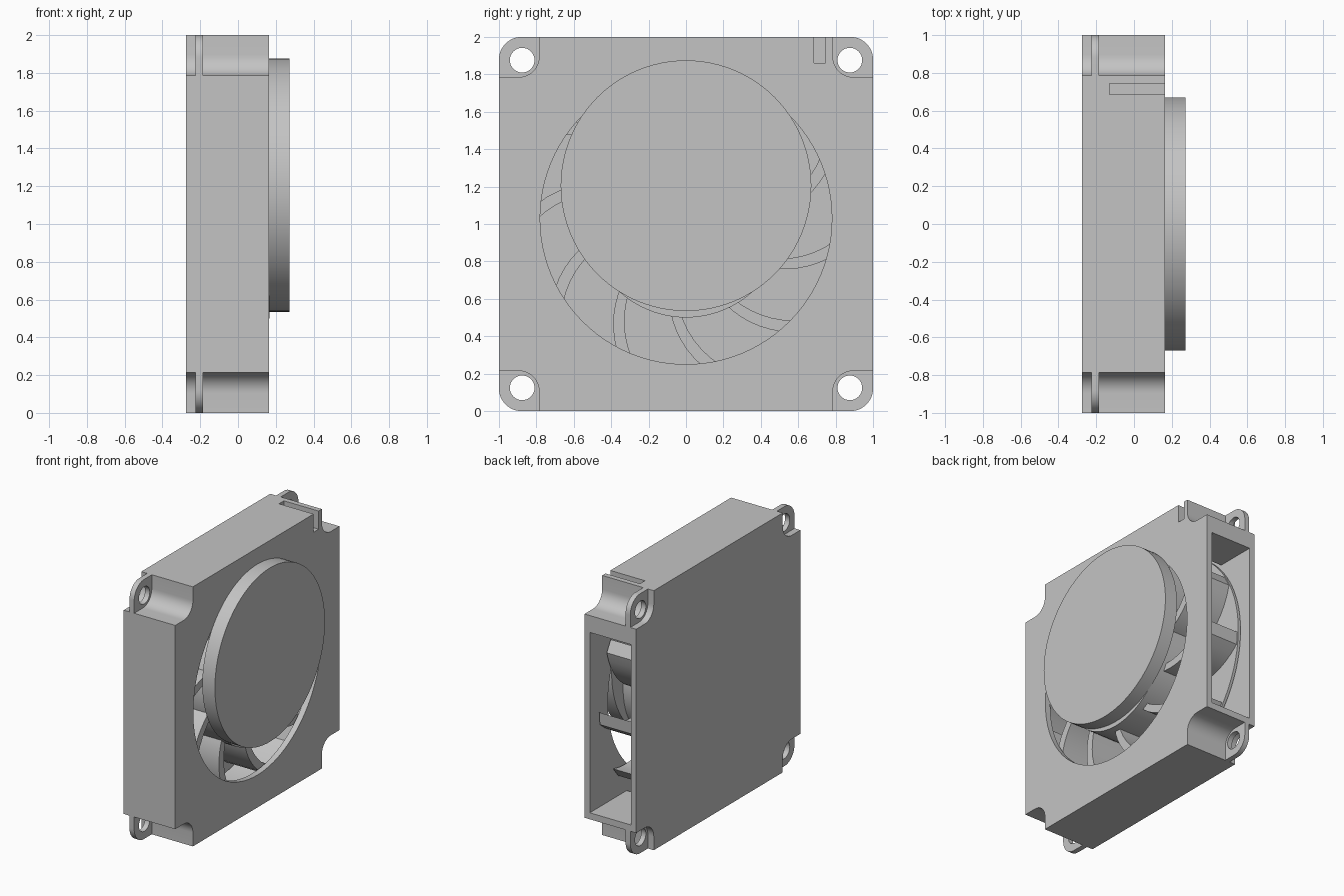
import bpy, bmesh
from math import sin, cos, radians

if "Cube" in bpy.data.objects:
    bpy.data.objects.remove(bpy.data.objects["Cube"], do_unlink=True)

grey = bpy.data.materials.new("plain_grey")
grey.use_nodes = True
colour = (0.55, 0.55, 0.55, 1)
grey.diffuse_color = colour
grey.node_tree.nodes["Principled BSDF"].inputs["Base Color"].default_value = colour

AXIS_Z = 1.03   # height of the fan axis


def prism(name, outline, x0, x1):
    """Extrude a (y, z) outline along x."""
    bm = bmesh.new()
    face = bm.faces.new([bm.verts.new((x0, y, z)) for y, z in outline])
    side = bmesh.ops.extrude_face_region(bm, geom=[face])["geom"]
    verts = [v for v in side if isinstance(v, bmesh.types.BMVert)]
    bmesh.ops.translate(bm, verts=verts, vec=(x1 - x0, 0, 0))
    bmesh.ops.recalc_face_normals(bm, faces=bm.faces)
    mesh = bpy.data.meshes.new(name)
    bm.to_mesh(mesh)
    bm.free()
    mesh.materials.append(grey)
    obj = bpy.data.objects.new(name, mesh)
    bpy.context.collection.objects.link(obj)
    return obj


def arc(cy, cz, r, a0, a1, steps):
    angles = [radians(a0 + (a1 - a0) * i / steps) for i in range(steps + 1)]
    return [(cy + r * cos(a), cz + r * sin(a)) for a in angles]


def circle(cy, cz, r, steps=96):
    return arc(cy, cz, r, 0, 360, steps)[:-1]


def rect(y0, y1, z0, z1):
    return [(y0, z0), (y1, z0), (y1, z1), (y0, z1)]


def turn(points, quarter):
    """Turn a corner outline about the middle of the case."""
    for _ in range(quarter):
        points = [(-z, y) for y, z in points]
    return [(y, z + 1) for y, z in points]


def cut(obj, outline, x0, x1):
    cutter = prism("cutter", outline, x0, x1)
    cutter.hide_render = True
    mod = obj.modifiers.new("cut", "BOOLEAN")
    mod.operation = "DIFFERENCE"
    mod.solver = "EXACT"
    mod.object = cutter
    bpy.context.view_layer.objects.active = obj
    bpy.ops.object.modifier_apply(modifier=mod.name)
    bpy.data.objects.remove(cutter, do_unlink=True)


# Case with four rounded corner notches
notch = [(1, 0.785)] + arc(0.895, 0.895, 0.11, 270, 180, 10) + [(0.785, 1)]
case_outline = [p for q in range(4) for p in turn(notch, q)]
case = prism("case", case_outline, -0.275, 0.165)

# Impeller chamber, side outlet, round inlet and cable slot
cut(case, circle(0, 1.02, 0.935), -0.23, 0.12)
cut(case, rect(0.3, 1.1, 0.265, 1.655), -0.23, 0.12)
cut(case, circle(0, AXIS_Z, 0.78), 0.05, 0.3)
cut(case, rect(0.685, 0.745, 1.86, 2.1), -0.13, 0.3)

# Mounting ears with screw holes
parts = [case]
ear_shape = [(0.77, 0.77), (1, 0.77)] + arc(0.88, 0.88, 0.12, 0, 90, 12) + [(0.77, 1)]
for q, place in enumerate(("top_back", "top_front", "bottom_front", "bottom_back")):
    ear = prism("mounting_ear_" + place, turn(ear_shape, q), -0.225, -0.185)
    cy, cz = turn([(0.876, 0.876)], q)[0]
    cut(ear, circle(cy, cz, 0.066, 32), -0.3, -0.1)
    parts.append(ear)

# Impeller back plate, hub and front cap
parts.append(prism("impeller_plate", circle(0, 1.02, 0.91), -0.222, -0.2))
parts.append(prism("impeller_hub", circle(0, AXIS_Z, 0.53), -0.21, 0.166))
parts.append(prism("round_cap", circle(0, 1.205, 0.67), 0.165, 0.272))

# Curved blades
angles = [142 + 34.1 * i for i in range(8)] + [21 + 30.2 * i for i in range(1, 4)]
radii = [0.5 + 0.05 * i for i in range(9)]


def blade_edge(base, half):
    points = []
    for r in radii:
        d = r - 0.78
        a = radians(base + half + 66 * d + 45 * d * d)
        points.append((r * cos(a), AXIS_Z + r * sin(a)))
    return points


for number, angle in enumerate(angles, 1):
    outline = blade_edge(angle, -3.1) + blade_edge(angle, 3.1)[::-1]
    parts.append(prism(f"blade_{number}", outline, -0.205, 0.11))

# Smooth curved walls, keep sharp edges
bpy.ops.object.select_all(action="DESELECT")
for part in parts:
    part.select_set(True)
bpy.context.view_layer.objects.active = case
bpy.ops.object.shade_smooth_by_angle(angle=radians(30))
